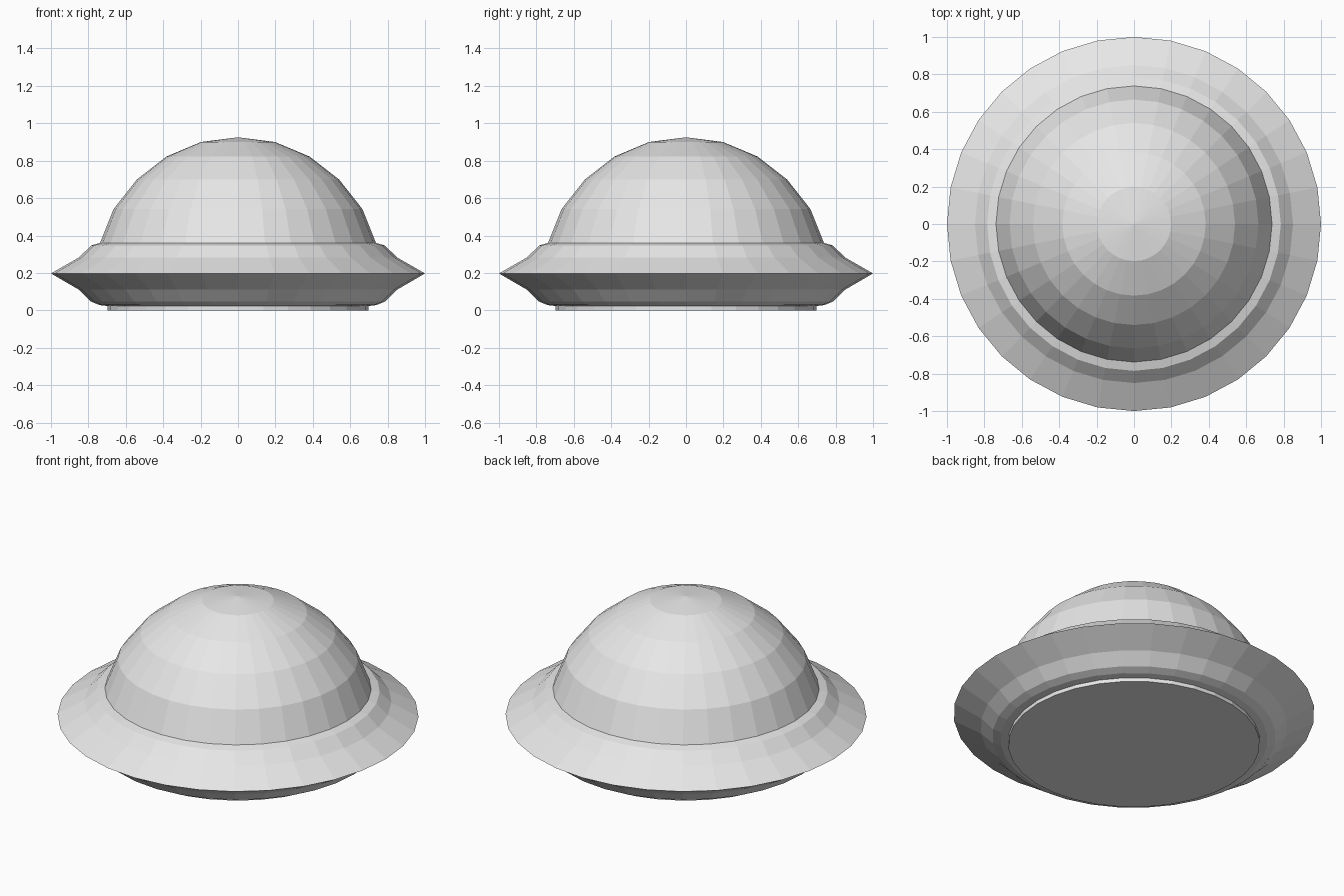
import bpy
import bmesh
from math import cos, sin, tau

SEGMENTS = 32

cube = bpy.data.objects.get("Cube")
if cube:
    bpy.data.objects.remove(cube, do_unlink=True)

# Single pale grey paint
grey = bpy.data.materials.new("pale_grey")
grey.use_nodes = True
colour = (0.8, 0.8, 0.8, 1)
grey.diffuse_color = colour
grey.node_tree.nodes["Principled BSDF"].inputs["Base Color"].default_value = colour


def lathe(name, profile):
    """Turn a (radius, height) profile around z; zero radius makes a pole."""
    bm = bmesh.new()
    rings = []
    for r, z in profile:
        count = SEGMENTS if r else 1
        rings.append([bm.verts.new((r * cos(tau * i / count), r * sin(tau * i / count), z))
                      for i in range(count)])
    for low, high in zip(rings, rings[1:]):
        for i in range(SEGMENTS):
            j = (i + 1) % SEGMENTS
            if len(high) == 1:
                bm.faces.new((low[i], low[j], high[0]))
            elif len(low) == 1:
                bm.faces.new((low[0], high[j], high[i]))
            else:
                bm.faces.new((low[i], low[j], high[j], high[i]))
    bmesh.ops.recalc_face_normals(bm, faces=bm.faces)
    mesh = bpy.data.meshes.new(name)
    bm.to_mesh(mesh)
    bm.free()
    mesh.materials.append(grey)
    obj = bpy.data.objects.new(name, mesh)
    bpy.context.collection.objects.link(obj)
    return obj


# Base plate, saucer rim and dome share their seams in one closed shell
base = [(0, 0), (0.697, 0), (0.697, 0.023)]
rim = [(0.74, 0.028), (0.785, 0.046), (0.85, 0.11), (1, 0.197),
       (0.85, 0.283), (0.785, 0.347), (0.738, 0.36)]
dome = [(0.665, 0.542), (0.54, 0.70), (0.383, 0.822), (0.198, 0.90), (0, 0.925)]
lathe("saucer_hull", base + rim + dome)
